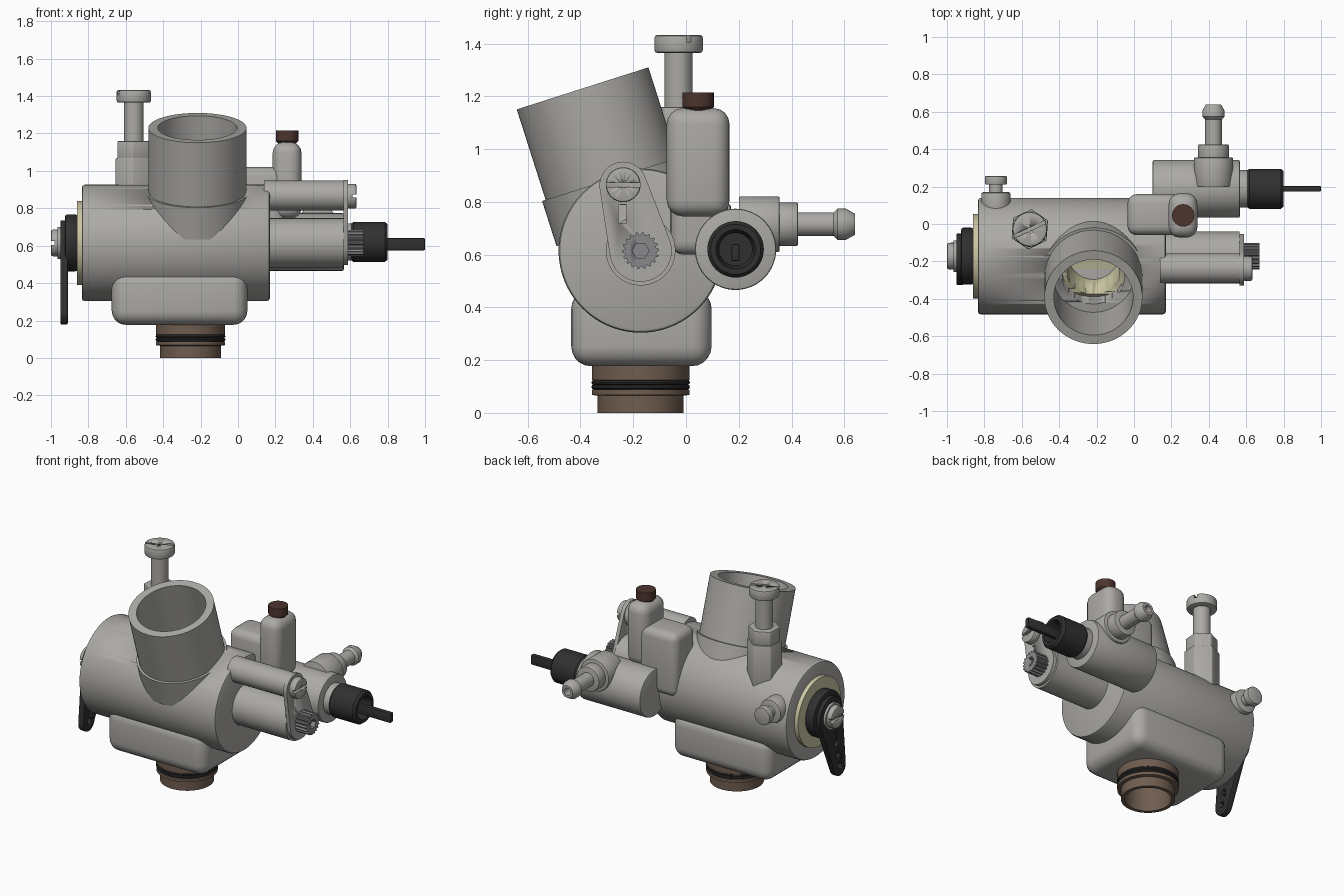
import bpy, bmesh, math
from mathutils import Vector, Matrix
from mathutils.geometry import convex_hull_2d

if "Cube" in bpy.data.objects:
    bpy.data.objects.remove(bpy.data.objects["Cube"])


def material(name, rgb):
    m = bpy.data.materials.new(name)
    m.diffuse_color = (*rgb, 1)
    m.use_nodes = True
    m.node_tree.nodes["Principled BSDF"].inputs["Base Color"].default_value = m.diffuse_color
    return m


METAL = material("cast_metal", (0.41, 0.40, 0.38))
STEEL = material("dark_steel", (0.25, 0.25, 0.26))
BLACK = material("black_plastic", (0.03, 0.03, 0.03))
BROWN = material("bronze_brown", (0.16, 0.11, 0.08))
CAPBR = material("dark_red_brown", (0.075, 0.035, 0.028))
CREAM = material("cream_plastic", (0.60, 0.57, 0.37))


def finish(bm, name, mat, bevel=0.0, segs=2):
    bmesh.ops.remove_doubles(bm, verts=bm.verts, dist=1e-5)
    bmesh.ops.recalc_face_normals(bm, faces=bm.faces)
    me = bpy.data.meshes.new(name)
    bm.to_mesh(me)
    bm.free()
    ob = bpy.data.objects.new(name, me)
    bpy.context.collection.objects.link(ob)
    me.materials.append(mat)
    bpy.ops.object.select_all(action='DESELECT')
    ob.select_set(True)
    bpy.context.view_layer.objects.active = ob
    if bevel:
        b = ob.modifiers.new("bevel", 'BEVEL')
        b.width, b.segments, b.limit_method = bevel, segs, 'ANGLE'
        b.angle_limit = math.radians(40)
        bpy.ops.object.modifier_apply(modifier=b.name)
    bpy.ops.object.shade_smooth_by_angle(angle=math.radians(35))
    return ob


def lathe(name, profile, origin, axis, mat, seg=48, bevel=0.0, closed=False, turn=0.0):
    """Revolve (radius, distance) points about an axis."""
    q = Vector(axis).normalized().to_track_quat('Z', 'Y')
    bm = bmesh.new()
    rings = []
    for r, t in profile:
        rings.append([bm.verts.new(Vector(origin) + q @ Vector(
            (r * math.cos(a), r * math.sin(a), t)))
            for a in (turn + 2 * math.pi * i / seg for i in range(seg))])
    pairs = list(zip(rings, rings[1:]))
    if closed:
        pairs.append((rings[-1], rings[0]))
    for a, b in pairs:
        for i in range(seg):
            j = (i + 1) % seg
            bm.faces.new((a[i], a[j], b[j], b[i]))
    return finish(bm, name, mat, bevel)


def rod(name, origin, axis, length, r, mat, seg=48, bevel=0.0, turn=0.0):
    return lathe(name, [(0, 0), (r, 0), (r, length), (0, length)], origin, axis, mat,
                 seg, bevel, turn=turn)


def box(name, lo, hi, mat, bevel=0.0, segs=4, turn=0.0):
    lo, hi = Vector(lo), Vector(hi)
    bm = bmesh.new()
    bmesh.ops.create_cube(bm, size=1, matrix=Matrix.Translation((lo + hi) / 2)
                          @ Matrix.Rotation(turn, 4, 'Z') @ Matrix.Diagonal((*(hi - lo), 1)))
    return finish(bm, name, mat, bevel, segs)


def link_plate(name, x0, x1, circles, mat, bevel=0.0):
    """Flat plate wrapped around (y, z, radius) circles."""
    pts = [Vector((y + r * math.cos(k * math.pi / 20), z + r * math.sin(k * math.pi / 20)))
           for y, z, r in circles for k in range(40)]
    bm = bmesh.new()
    f = bm.faces.new([bm.verts.new((x0, *pts[i])) for i in convex_hull_2d(pts)])
    ext = bmesh.ops.extrude_face_region(bm, geom=[f], use_keep_orig=True)
    bmesh.ops.translate(bm, vec=(x1 - x0, 0, 0),
                        verts=[g for g in ext['geom'] if isinstance(g, bmesh.types.BMVert)])
    return finish(bm, name, mat, bevel)


def cut(ob, cutter):
    bpy.context.view_layer.objects.active = ob
    m = ob.modifiers.new("cut", 'BOOLEAN')
    m.operation, m.solver, m.object = 'DIFFERENCE', 'EXACT', cutter
    bpy.ops.object.modifier_apply(modifier=m.name)
    bpy.data.objects.remove(cutter)


X, Y, Z = (1, 0, 0), (0, 1, 0), (0, 0, 1)
CY, CZ = -0.172, 0.615

# Main barrel, rotary valve and inlet bore
tilt = math.radians(17.7)
down = Vector((0, math.sin(tilt), -math.cos(tilt)))
mouth = Vector((-0.217, -0.392, 1.23))
barrel = rod("barrel_body", (-0.835, CY, CZ), X, 1.005, 0.311, METAL, 96, 0.015)
cut(barrel, rod("cutter", mouth + down * 0.2, down, 0.60, 0.165, METAL))
rotor = rod("rotary_valve", (-0.862, CY, CZ), X, 0.95, 0.225, CREAM, 64)
cut(rotor, rod("cutter", mouth + down * 0.2, down, 0.57, 0.14, CREAM))
lathe("inlet_tube", [(0.262, 0), (0.262, 0.36), (0.276, 0.36), (0.276, 0.54), (0.165, 0.54),
                     (0.165, 0.40), (0.212, 0.40), (0.212, 0)],
      mouth, down, METAL, 72, closed=True)

# Lower housing and outlet spigot
box("lower_housing", (-0.675, -0.435, 0.177), (0.05, 0.097, 0.47), METAL, 0.075, 5)
lathe("outlet_spigot", [(0.163, 0), (0.163, 0.065), (0.185, 0.068), (0.185, 0.088),
                        (0.172, 0.09), (0.172, 0.122), (0.185, 0.124), (0.185, 0.19),
                        (0.14, 0.19), (0.14, 0)],
      (-0.254, CY, 0), Z, BROWN, 64, closed=True)
for i, z in enumerate((0.098, 0.115)):
    lathe(f"seal_ring_{i + 1}", [(0.178 + 0.009 * math.cos(a), 0.009 * math.sin(a))
                                 for a in (k * math.pi / 4 for k in range(8))],
          (-0.254, CY, z), Z, BLACK, 64, closed=True)

# Throttle lever on the left end
rod("lever_hub", (-0.925, CY, CZ), X, 0.068, 0.152, BLACK, bevel=0.012)
lever = link_plate("lever_arm", -0.95, -0.91, [(CY, CZ, 0.12), (-0.265, 0.24, 0.06)], BLACK, 0.005)
for f in (0.55, 0.77, 0.98):
    cut(lever, rod("cutter", (-1.1, CY - 0.093 * f, CZ - 0.375 * f), X, 0.3, 0.019, BLACK, 16))
rod("lever_washer", (-0.965, CY, CZ), X, 0.03, 0.085, METAL)
nut = rod("lever_screw", (-1.0, CY, CZ), X, 0.05, 0.072, METAL, bevel=0.012)
cut(nut, box("cutter", (-1.1, CY - 0.1, CZ - 0.01), (-0.98, CY + 0.1, CZ + 0.01), METAL))

# Twin posts, link plate and screws on the right end
rod("lower_post", (0.1, CY, CZ), X, 0.465, 0.132, METAL)
rod("upper_post", (0.14, -0.237, 0.868), X, 0.425, 0.08, METAL)
plate = link_plate("link_plate", 0.563, 0.588, [(CY, CZ, 0.118), (-0.238, 0.862, 0.09)], METAL)
cut(plate, box("cutter", (0.5, -0.255, 0.72), (0.7, -0.225, 0.79), METAL))
screw = rod("upper_screw", (0.585, -0.238, 0.865), X, 0.048, 0.066, METAL, bevel=0.008)
cut(screw, box("cutter", (0.612, -0.4, 0.857), (0.7, -0.1, 0.873), METAL))

# Knurled thumb screw: alternate tooth and root radii
bm = bmesh.new()
ring = []
for i in range(72):
    r = 0.07 if i % 4 < 2 else 0.06
    a = 2 * math.pi * i / 72
    ring.append(bm.verts.new((0.585, CY + r * math.cos(a), CZ + r * math.sin(a))))
face = bm.faces.new(ring)
ext = bmesh.ops.extrude_face_region(bm, geom=[face], use_keep_orig=True)
bmesh.ops.translate(bm, vec=(0.087, 0, 0),
                    verts=[g for g in ext['geom'] if isinstance(g, bmesh.types.BMVert)])
knurl = finish(bm, "knurled_screw", STEEL)
cut(knurl, rod("cutter", (0.64, CY, CZ), X, 0.1, 0.032, STEEL, 6))

# Rear solenoid with plug and pin
SY, SZ = 0.188, 0.62
rod("solenoid_body", (0.1, SY, SZ), X, 0.466, 0.154, METAL, 64, 0.008)
rod("solenoid_neck", (0.55, SY, SZ), X, 0.07, 0.1, METAL)
lathe("plug", [(0, 0), (0.098, 0), (0.107, 0.012), (0.107, 0.18), (0.095, 0.195), (0.075, 0.195),
               (0.062, 0.15), (0.062, 0.06), (0, 0.06)], (0.605, SY, SZ), X, BLACK)
box("plug_pin", (0.64, SY - 0.015, 0.575), (1.0, SY + 0.015, 0.64), BLACK, 0.006, 2)

# Hose nipple at the back
NX, NZ = 0.425, 0.715
rod("nipple_boss", (NX, 0.2, NZ), Y, 0.155, 0.105, METAL, bevel=0.006)
rod("nipple_collar", (NX, 0.34, NZ), Y, 0.085, 0.082, METAL, bevel=0.006)
lathe("hose_nipple", [(0.045, 0), (0.045, 0.16), (0.06, 0.175), (0.06, 0.205), (0.043, 0.235),
                      (0.04, 0.24), (0.024, 0.24), (0.024, 0)],
      (NX, 0.4, NZ), Y, METAL, 32, closed=True)

# Rounded sensor blocks and brown cap
box("sensor_base", (-0.035, -0.06, 0.6), (0.25, 0.16, 1.02), METAL, 0.05)
box("sensor_block", (0.185, -0.073, 0.745), (0.34, 0.165, 1.155), METAL, 0.06)
lathe("sensor_cap", [(0, 0), (0.046, 0), (0.046, 0.045), (0.06, 0.06), (0.06, 0.115), (0, 0.115)],
      (0.263, 0.046, 1.1), Z, CAPBR, 24)

# Tall adjusting screw on a hexagonal column
AX, AY = -0.557, -0.028
rod("hex_column", (AX, AY, 0.75), Z, 0.32, 0.108, METAL, 6, 0.006, turn=0.45)
rod("hex_nut", (AX, AY, 1.06), Z, 0.1, 0.098, METAL, 6, 0.006, turn=0.45)
rod("adjuster_shaft", (AX, AY, 1.15), Z, 0.24, 0.053, METAL, 32)
head = rod("adjuster_head", (AX, AY, 1.365), Z, 0.067, 0.092, METAL, bevel=0.01)
cut(head, box("cutter", (AX - 0.2, AY - 0.009, 1.405), (AX + 0.2, AY + 0.009, 1.5), METAL,
              turn=math.radians(25)))

# Small stop screw at the back left
rod("stop_screw_base", (-0.738, 0.05, NZ), Y, 0.12, 0.078, METAL, bevel=0.01)
rod("stop_screw_shaft", (-0.738, 0.15, NZ), Y, 0.08, 0.036, METAL, 24)
rod("stop_screw_head", (-0.738, 0.21, NZ), Y, 0.047, 0.058, METAL, 32, 0.006)
